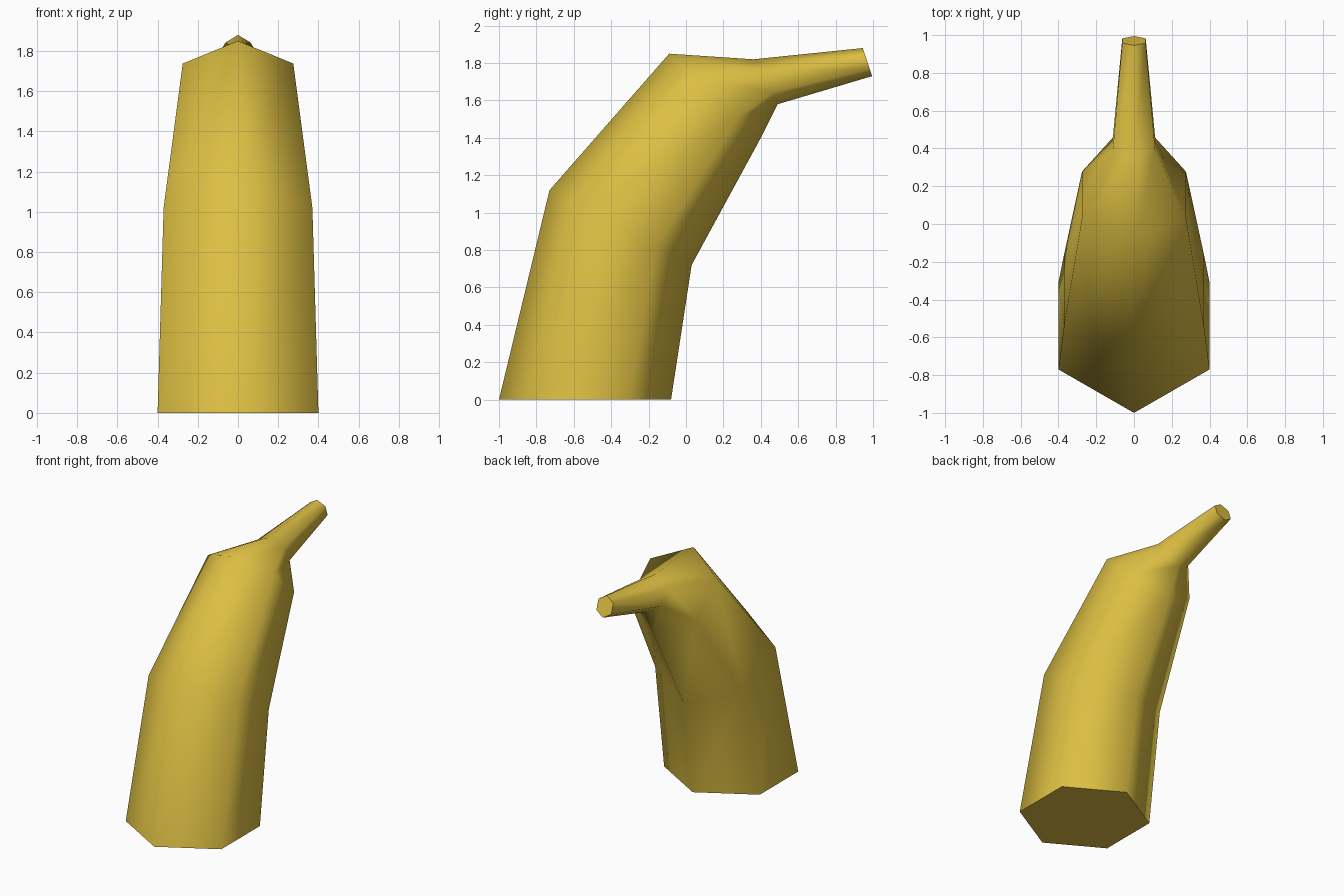
import bpy
import bmesh
import math
from mathutils import Vector

cube = bpy.data.objects.get("Cube")
if cube:
    bpy.data.objects.remove(cube, do_unlink=True)

# Skin colour
skin = bpy.data.materials.new("ripe yellow")
skin.use_nodes = True
skin.diffuse_color = (0.72, 0.52, 0.055, 1)
skin.node_tree.nodes["Principled BSDF"].inputs["Base Color"].default_value = skin.diffuse_color

# Cross-sections: outer point (y, z), inner point (y, z), half width
SECTIONS = [
    ((-1.0, 0.0), (-0.08, 0.0), 0.4),       # cut base
    ((-0.73, 1.12), (0.03, 0.72), 0.37),    # belly
    ((-0.09, 1.85), (0.40, 1.40), 0.275),   # shoulder
    ((0.36, 1.82), (0.49, 1.58), 0.112),    # stem root
    ((0.945, 1.88), (0.995, 1.73), 0.062),  # stem tip
]
SIDES = 6


def hex_ring(bm, outer, inner, half_width):
    """Hexagon with corners on the outer and inner points."""
    outer, inner = Vector((0, *outer)), Vector((0, *inner))
    middle, arm = (outer + inner) / 2, (outer - inner) / 2
    wide = Vector((half_width / math.sin(math.pi / 3), 0, 0))
    angles = [math.tau * i / SIDES for i in range(SIDES)]
    return [bm.verts.new(middle + arm * math.cos(a) + wide * math.sin(a)) for a in angles]


# Fruit body with its stem
bm = bmesh.new()
rings = [hex_ring(bm, *section) for section in SECTIONS]
for low, high in zip(rings, rings[1:]):
    for i in range(SIDES):
        j = (i + 1) % SIDES
        bm.faces.new((low[i], low[j], high[j], high[i]))
bm.faces.new(rings[0])
bm.faces.new(rings[-1])
bmesh.ops.recalc_face_normals(bm, faces=bm.faces)

mesh = bpy.data.meshes.new("fruit_body")
bm.to_mesh(mesh)
bm.free()
mesh.materials.append(skin)
fruit = bpy.data.objects.new("fruit_body", mesh)
bpy.context.collection.objects.link(fruit)

# Soft facets, crisp cut ends
bpy.context.view_layer.objects.active = fruit
fruit.select_set(True)
bpy.ops.object.shade_smooth_by_angle(angle=math.radians(70))
